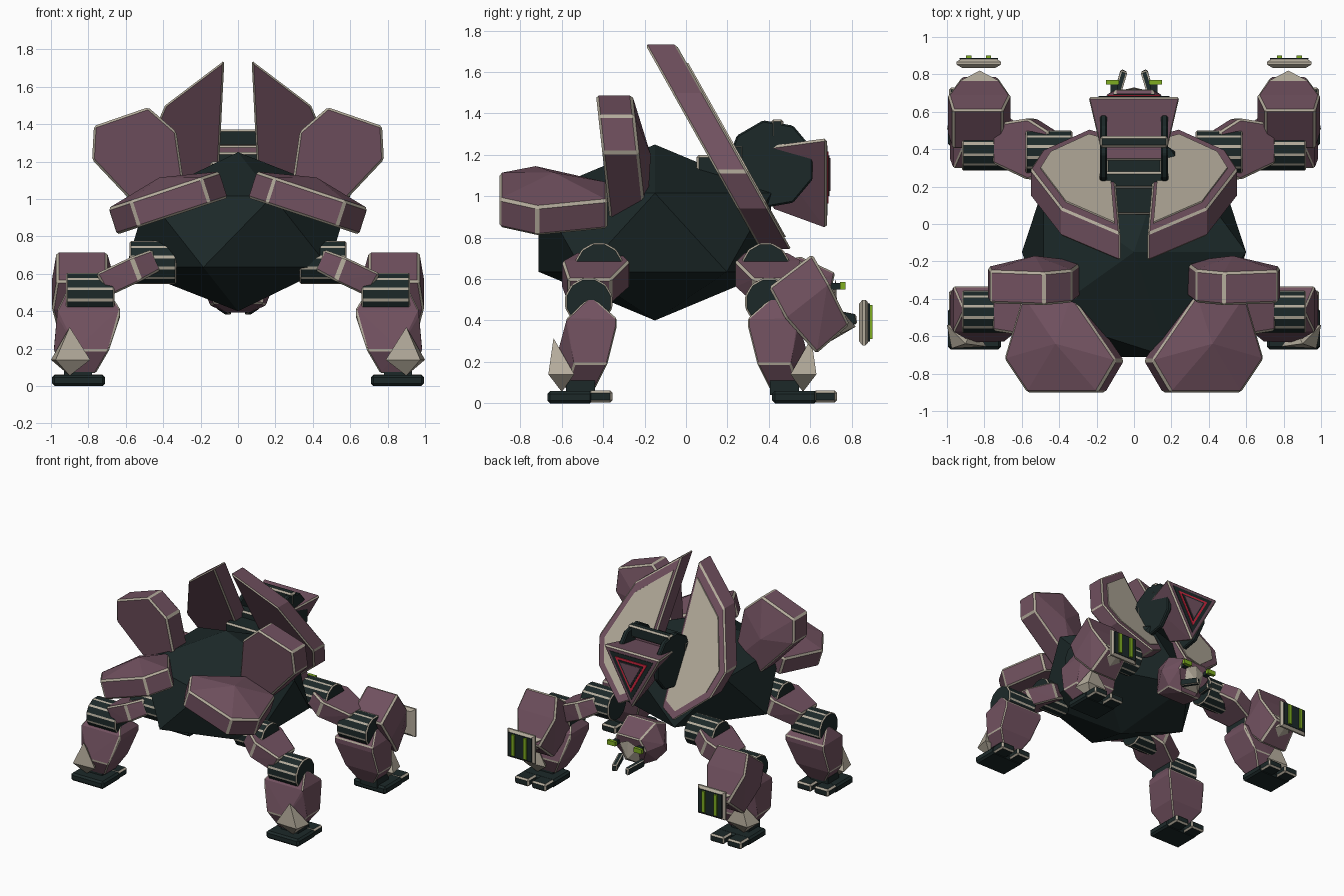
import bpy, bmesh, math
from mathutils import Vector

if "Cube" in bpy.data.objects:
    bpy.data.objects.remove(bpy.data.objects["Cube"])


def material(name, rgb):
    m = bpy.data.materials.new(name)
    m.diffuse_color = (*rgb, 1)
    m.use_nodes = True
    m.node_tree.nodes["Principled BSDF"].inputs["Base Color"].default_value = m.diffuse_color
    return m


DARK = material("dark_teal", (0.0115, 0.022, 0.022))
PLUM = material("plum", (0.165, 0.082, 0.115))
SAND = material("sand", (0.45, 0.405, 0.325))
GREEN = material("green_glow", (0.21, 0.42, 0.015))
RED = material("red_glow", (0.62, 0.02, 0.05))


def hull(name, pts, mat, bevel=0.0, mirror=True, angle=36, trim=SAND):
    """Convex solid with chamfered trim edges, mirrored across x."""
    bm = bmesh.new()
    for p in pts:
        bm.verts.new(p)
    bmesh.ops.convex_hull(bm, input=bm.verts)
    bmesh.ops.delete(bm, geom=[v for v in bm.verts if not v.link_faces], context='VERTS')
    bmesh.ops.dissolve_limit(bm, angle_limit=0.02, verts=bm.verts, edges=bm.edges)
    bmesh.ops.recalc_face_normals(bm, faces=bm.faces)
    me = bpy.data.meshes.new(name)
    bm.to_mesh(me)
    bm.free()
    me.materials.append(mat)
    me.materials.append(trim)
    ob = bpy.data.objects.new(name, me)
    bpy.context.collection.objects.link(ob)
    if bevel:
        b = ob.modifiers.new("trim", 'BEVEL')
        b.width, b.segments, b.material = bevel, 1, 1
        b.limit_method, b.angle_limit = 'ANGLE', math.radians(angle)
    if mirror:
        m = ob.modifiers.new("mirror", 'MIRROR')
        m.use_mirror_merge = False
    return ob


def block(x0, x1, y0, y1, z0, z1):
    return [(x, y, z) for x in (x0, x1) for y in (y0, y1) for z in (z0, z1)]


def extrude(pts, d):
    return list(pts) + [tuple(Vector(p) + Vector(d)) for p in pts]


def disc(x0, x1, y, z, r, n=12):
    ring = [(x0, y + r * math.cos(math.tau * (i + .5) / n),
             z + r * math.sin(math.tau * (i + .5) / n)) for i in range(n)]
    return extrude(ring, (x1 - x0, 0, 0))


# Faceted body core
bpy.ops.mesh.primitive_ico_sphere_add(subdivisions=1, radius=0.66, location=(0, -0.15, 0.825))
core = bpy.context.object
core.name = "body_core"
core.scale = (1.015, 1, 0.425 / 0.66)
core.data.materials.append(DARK)

# Lower rear shells: tilted six-sided plates with a shallow dome
outline = [(.31, -.38), (.57, -.38), (.67, -.72), (.55, -.90), (.17, -.90), (.07, -.73)]
low = [(x - .02, y, 1.03 - .33 * x) for x, y in outline]
hull("lower_shell", extrude(low, (.045, 0, .14)) + [(.42, -.64, 1.115)], PLUM, .012)

# Upper shells: standing plates, dome facing the head end
outline = [(.77, 1.39), (.48, 1.49), (.33, 1.36), (.27, .95), (.45, .86), (.78, 1.21)]
up = [(x, -.435 + (1.49 - z) * .11, z) for x, z in outline]
hull("upper_shell", extrude(up, (0, .175, 0)) + [(.53, -.17, 1.2)], PLUM, .012)

# Wing covers: leaning slabs with an inset pale panel
wing = [(.073, 1.74), (.39, 1.50), (.555, 1.12), (.49, .94), (.24, .74), (.12, .80)]


def lean(x, z, off):
    return (x, -.195 + (1.73 - z) * .561 + off, z)


hull("wing_cover", extrude([lean(x, z, 0) for x, z in wing], (0, .15, 0)), PLUM, .01)
inner = [(.30 + (x - .30) * .82 - .01, 1.14 + (z - 1.14) * .84) for x, z in wing]
hull("wing_panel", extrude([lean(x, z, .149) for x, z in inner], (0, .009, 0)), SAND)

# Turret mount: neck, side discs and cross bars
hull("turret_neck", block(-.15, .15, .05, .42, 1.04, 1.2), DARK, .012, False)
hull("turret_disc", disc(.145, .182, .41, 1.155, .215, 9), DARK, .008, trim=DARK)
hull("turret_top_bar", block(-.183, .183, .41, .47, 1.28, 1.372), DARK, .012, False)
hull("turret_cowl", block(-.18, .18, .34, .42, 1.22, 1.285), PLUM, .01, False)
hull("turret_back_bar", block(-.185, .185, .19, .28, 1.16, 1.25), DARK, .012, False)

# Turret head: flared triangular horn with a glowing triangle
tri = [(-.25, 1.28), (.25, 1.28), (0, .835)]
back = [(-.18, .38, 1.24), (.18, .38, 1.24), (0, .42, .93)]
hull("turret_horn", [(x, .68, z) for x, z in tri] + back, PLUM, .012, False)
for name, s, y, mat in (("turret_face", .76, .680, DARK), ("turret_glow", .56, .685, RED),
                        ("turret_lens", .44, .690, DARK), ("turret_core", .36, .694, PLUM)):
    hull(name, extrude([(x * s, y - .004, 1.133 + (z - 1.133) * s) for x, z in tri],
                       (0, .008, 0)), mat, mirror=False)

# Head with snout, eyes and mandibles
head = [(sx * x, y, z) for sx in (-1, 1) for x, y, z in (
    (.13, .42, .44), (.12, .42, .66), (.20, .56, .56), (.12, .55, .71),
    (.15, .58, .43), (.10, .72, .63), (.14, .70, .54), (.06, .63, .39))]
hull("head", head, PLUM, .008, False, 45)
hull("snout", [(-.08, .712, .56), (.08, .712, .56), (0, .725, .60), (-.07, .66, .41),
               (.07, .66, .41), (0, .73, .46)], SAND, mirror=False)
hull("eye", block(.08, .15, .745, .77, .55, .585), GREEN)
hull("eye_stalk", block(.085, .125, .66, .75, .55, .58), DARK)
hull("mandible", extrude([(.08, .66, .46), (.08, .66, .41), (.035, .81, .43), (.035, .815, .38)],
                         (.035, .015, 0)), DARK, .008)


# Legs: hip, thigh, knee, shin, guard, ankle and split foot
def leg(tag, flip, foot_y):
    def fit(pts, shift=.035):
        return [(x, -y - shift, z) if flip else (x, y, z) for x, y, z in pts]

    hull(tag + "_hip", fit(disc(.33, .58, -.42, .66, .118)), DARK, .008, angle=20)
    thigh = [(.41, -.53, .62), (.41, -.31, .62), (.46, -.53, .73), (.46, -.31, .73),
             (.52, -.60, .56), (.52, -.27, .56), (.57, -.60, .69), (.57, -.27, .69),
             (.69, -.57, .48), (.69, -.36, .48), (.76, -.57, .60), (.76, -.36, .60)]
    hull(tag + "_thigh", fit(thigh), PLUM, .012)
    hull(tag + "_knee", fit(disc(.66, .92, -.47, .49, .118), .07), DARK, .008, angle=20)
    # Tapered shin whose outer toe corner is filled by the pale guard
    shin = ([(.70, -.46, .52), (.91, -.46, .52)]
            + block(.63, .965, -.575, -.335, .37, .41)
            + [(.69, -.63, .19), (.86, -.635, .19), (.985, -.54, .19),
               (.985, -.38, .19), (.69, -.38, .19)]
            + block(.76, .90, -.58, -.44, .07, .08))
    hull(tag + "_shin", fit(shin), PLUM, .01)
    guard = [(.90, -.64, .315), (1.0, -.54, .14), (.79, -.655, .14), (.975, -.665, .14),
             (.90, -.60, .055), (.86, -.54, .14)]
    hull(tag + "_shin_guard", fit(guard), SAND)
    hull(tag + "_ankle", fit(block(.78, .93, -.58, -.44, .04, .11)), DARK)
    y = foot_y
    hull(tag + "_foot", block(.71, .995, y, y + .22, 0, .06), DARK, .014, trim=DARK)
    for i, x in enumerate((.715, .865)):
        hull(f"{tag}_toe_{i + 1}", block(x, x + .125, y + .20, y + .315, .003, .062), DARK, .012)


leg("front_leg", False, -.67)
leg("rear_leg", True, .415)

# Forearm pods on the rear legs
pod = [(x, y, z) for y, z, a, b in (
    (.40, .56, .70, .97), (.61, .72, .70, .97), (.48, .41, .66, .995), (.69, .58, .66, .995),
    (.63, .24, .71, .95), (.79, .38, .73, .92)) for x in (a, b)]
hull("forearm_pod", pod, PLUM, .012)
hull("pod_tip", [(.72, .765, .435), (.93, .765, .435), (.825, .82, .37), (.76, .745, .335),
                 (.89, .745, .335), (.825, .70, .30)], SAND)

# Floating emitter plates with glowing stripes
hull("emitter_plate", block(.74, .92, .835, .885, .30, .48)
     + block(.71, .95, .853, .867, .28, .50), SAND)
hull("emitter_panel", block(.728, .932, .879, .888, .298, .482), DARK)
for i, x in enumerate((.765, .87)):
    hull(f"emitter_stripe_{i + 1}", block(x, x + .027, .884, .90, .31, .475), GREEN)
